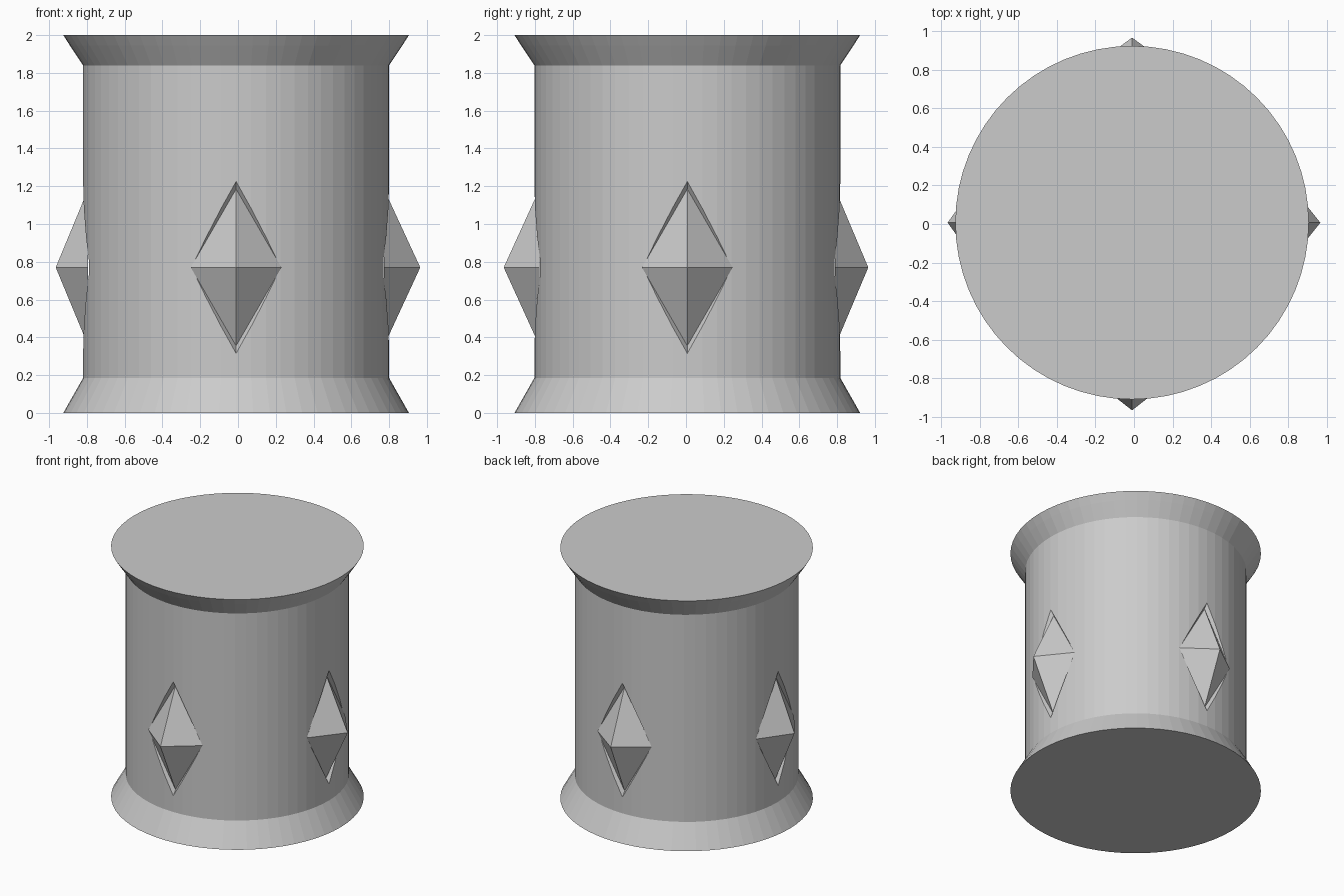
import bpy
import bmesh
from math import cos, sin, pi
from mathutils import Matrix, Vector

cube = bpy.data.objects.get("Cube")
if cube:
    bpy.data.objects.remove(cube, do_unlink=True)

CENTRE = Vector((-0.01, 0.007, 0))
GEM_Z = 0.77
SEGMENTS = 64

grey = bpy.data.materials.new("light grey")
grey.use_nodes = True
grey.diffuse_color = (0.6, 0.6, 0.6, 1)
grey.node_tree.nodes["Principled BSDF"].inputs["Base Color"].default_value = (0.6, 0.6, 0.6, 1)


def add_object(name, bm):
    bmesh.ops.recalc_face_normals(bm, faces=bm.faces[:])
    mesh = bpy.data.meshes.new(name)
    bm.to_mesh(mesh)
    bm.free()
    mesh.materials.append(grey)
    obj = bpy.data.objects.new(name, mesh)
    bpy.context.collection.objects.link(obj)
    return obj


def lathe(name, profile):
    """Closed solid of revolution from (radius, height) pairs."""
    bm = bmesh.new()
    rings = []
    for r, z in profile:
        angles = [2 * pi * i / SEGMENTS for i in range(SEGMENTS)]
        rings.append([bm.verts.new(CENTRE + Vector((r * cos(a), r * sin(a), z))) for a in angles])
    for low, high in zip(rings, rings[1:]):
        for i in range(SEGMENTS):
            j = (i + 1) % SEGMENTS
            bm.faces.new((low[i], low[j], high[j], high[i]))
    bm.faces.new(rings[0][::-1])
    bm.faces.new(rings[-1])
    return add_object(name, bm)


def diamond(depth, width, height):
    """Upright diamond facing the front at the given distance."""
    return [Vector((x * width, -depth, z * height)) for x, z in ((1, 0), (0, 1), (-1, 0), (0, -1))]


def hull(name, points, turn):
    bm = bmesh.new()
    for p in points:
        bm.verts.new(turn @ p + CENTRE + Vector((0, 0, GEM_Z)))
    bmesh.ops.convex_hull(bm, input=bm.verts[:])
    bmesh.ops.dissolve_limit(bm, angle_limit=0.01, verts=bm.verts[:], edges=bm.edges[:])
    return add_object(name, bm)


# Drum with flared foot and flared lip
body = lathe("drum_body", [(0.915, 0), (0.81, 0.185), (0.81, 1.84), (0.88, 1.945), (0.915, 2)])

# Four pointed gems, each seated in a shallow diamond recess
cutters = []
for i, side in enumerate(("front", "left", "back", "right")):
    turn = Matrix.Rotation(i * pi / 2, 3, "Z")
    outward = turn @ Vector((0, -1, 0))
    tip = 0.965 - outward.dot(CENTRE)
    hull(side + "_gem", diamond(0.783, 0.24, 0.415) + [Vector((0, -tip, 0))], turn)
    cutters.append(hull(side + "_recess_cutter",
                        diamond(0.78, 0.24, 0.415) + diamond(0.9, 0.333, 0.576), turn))

for cutter in cutters:
    cutter.hide_render = True
    cut = body.modifiers.new("recess", "BOOLEAN")
    cut.operation = "DIFFERENCE"
    cut.solver = "EXACT"
    cut.object = cutter

# Bake the recesses and discard the cutters
bpy.context.view_layer.update()
evaluated = body.evaluated_get(bpy.context.evaluated_depsgraph_get())
baked = bpy.data.meshes.new_from_object(evaluated)
body.modifiers.clear()
body.data = baked
for cutter in cutters:
    bpy.data.objects.remove(cutter, do_unlink=True)
